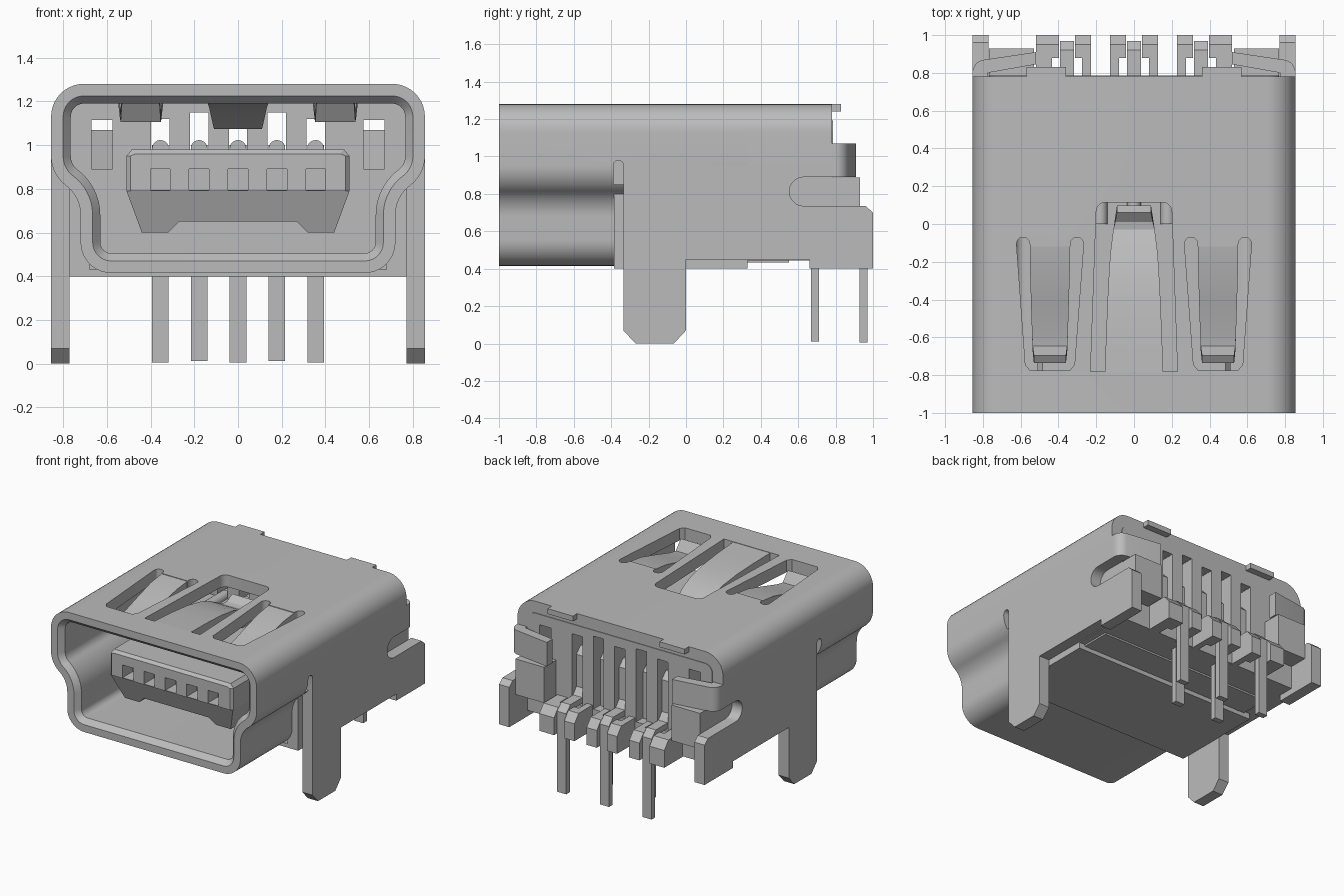
import bpy, bmesh, math
from mathutils import Vector

if "Cube" in bpy.data.objects:
    bpy.data.objects.remove(bpy.data.objects["Cube"], do_unlink=True)

grey = bpy.data.materials.new("plain grey")
grey.use_nodes = True
grey.diffuse_color = (0.5, 0.5, 0.5, 1)
grey.node_tree.nodes["Principled BSDF"].inputs["Base Color"].default_value = (0.5, 0.5, 0.5, 1)


# ---------- helpers ----------
def finish(name, bm):
    bmesh.ops.recalc_face_normals(bm, faces=bm.faces)
    me = bpy.data.meshes.new(name)
    bm.to_mesh(me)
    bm.free()
    me.materials.append(grey)
    ob = bpy.data.objects.new(name, me)
    bpy.context.collection.objects.link(ob)
    return ob


def place(axis, t, u, v):
    return {"x": (t, u, v), "y": (u, t, v), "z": (u, v, t)}[axis]


def loft(name, loops, closed=False):
    """Bridge equal-length point loops; cap the ends unless closed."""
    bm = bmesh.new()
    rings = [[bm.verts.new(p) for p in lp] for lp in loops]
    n, m = len(rings[0]), len(rings)
    for k in range(m if closed else m - 1):
        a, b = rings[k], rings[(k + 1) % m]
        for i in range(n):
            j = (i + 1) % n
            bm.faces.new((a[i], a[j], b[j], b[i]))
    if not closed:
        bm.faces.new(rings[0])
        bm.faces.new(rings[-1])
    return finish(name, bm)


def prism(name, axis, pts, a, b):
    return loft(name, [[place(axis, t, u, v) for u, v in pts] for t in (a, b)])


def box(name, x, y, z):
    return prism(name, "z", [(x[0], y[0]), (x[1], y[0]), (x[1], y[1]), (x[0], y[1])], *z)


def arc(cx, cy, r, a0, a1, n=10):
    angs = [math.radians(a0 + (a1 - a0) * i / n) for i in range(n + 1)]
    return [(cx + r * math.cos(a), cy + r * math.sin(a)) for a in angs]


def offset(pts, d, closed=True):
    """Shift a line of points to its right-hand side, with mitred corners."""
    out, n = [], len(pts)
    for i in range(n):
        p = Vector(pts[i])
        prev = Vector(pts[i - 1]) if closed or i > 0 else None
        nxt = Vector(pts[(i + 1) % n]) if closed or i < n - 1 else None
        d1 = (p - prev).normalized() if prev else (nxt - p).normalized()
        d2 = (nxt - p).normalized() if nxt else d1
        n1, n2 = Vector((d1.y, -d1.x)), Vector((d2.y, -d2.x))
        out.append(tuple(p + (n1 + n2) * (d / (1 + n1.dot(n2)))))
    return out


def flip(pts, s):
    return [(s * u, v) for u, v in pts]


def cut(ob, cutters):
    for c in cutters:
        c.hide_render = True
        mod = ob.modifiers.new("cut", "BOOLEAN")
        mod.operation, mod.solver, mod.object = "DIFFERENCE", "EXACT", c
        bpy.context.view_layer.objects.active = ob
        bpy.ops.object.modifier_apply(modifier=mod.name)
        bpy.data.objects.remove(c, do_unlink=True)


def smooth(ob):
    bpy.ops.object.select_all(action="DESELECT")
    ob.select_set(True)
    bpy.context.view_layer.objects.active = ob
    bpy.ops.object.shade_smooth_by_angle(angle=math.radians(30))


# ---------- shell mouth: waisted tube with a bevelled rim ----------
corner = arc(0.705, 1.13, 0.15, 90, 0)
side = arc(0.686, 0.95, 0.169, 0, -53.13) + arc(0.889, 0.68, 0.169, 126.87, 180)[1:]
half = corner + side + arc(0.58, 0.555, 0.14, 0, -90)
outline = half + flip(half[::-1], -1)


def ring(d, y):
    return [(u, y, v) for u, v in offset(outline, d)]


T = 0.09
shell = loft("shell_mouth", [ring(0, -1), ring(0, 0.33), ring(T, 0.33),
                             ring(T, -0.96), ring(0.055, -1)], closed=True)

# openings around the three top springs, and the slit ahead of each leg
mid_open = [(0.23, -0.78)] + arc(0.15, 0.065, 0.05, 0, 90, 6)
cutters = [prism("cutter", "z", mid_open + flip(mid_open[::-1], -1), 1.1, 1.4)]
side_open = ([(0.34, -0.775), (0.55, -0.775), (0.575, -0.745)] + arc(0.587, -0.105, 0.035, 0, 180, 6)
             + [(0.55, -0.12), (0.335, -0.12)] + arc(0.302, -0.105, 0.035, 0, 180, 6) + [(0.315, -0.745)])
slit = [(-0.388, 0.85)] + arc(-0.3615, 0.953, 0.0265, 180, 0, 8) + [(-0.335, 0.85)]
for s in (-1, 1):
    cutters.append(prism("cutter", "z", flip(side_open, s), 1.1, 1.4))
    cutters.append(prism("cutter", "x", slit, s * 0.785, s * 0.9))
cut(shell, cutters)
smooth(shell)

# ---------- shell rear arch and lower box ----------
top_half = corner + [(0.855, 0.95)]
arch_out = flip(top_half[::-1], -1) + top_half
arch_in = offset(arch_out, T, closed=False)
smooth(prism("shell_rear_arch", "y", arch_out + arch_in[::-1], 0.33, 0.78))
box("shell_floor", (-0.68, 0.68), (-0.385, 0.33), (0.4, 0.43))
for s in (-1, 1):
    box("shell_lower_side", sorted((s * 0.68, s * 0.77)), (-0.385, 0.33), (0.4, 0.8))


# ---------- leaf springs ----------
def spring(name, cx, path, t=0.06):
    loops = []
    low = offset([(y, z) for y, z, w in path], t if path[-1][0] > path[0][0] else -t, closed=False)
    for (y, z, w), (y2, z2) in zip(path, low):
        loops.append([(cx - w, y, z), (cx + w, y, z), (cx + w, y2, z2), (cx - w, y2, z2)])
    smooth(loft(name, loops))


spring("middle_spring", 0, [(-0.8, 1.278, 0.155), (-0.6, 1.27, 0.148), (-0.4, 1.255, 0.14), (-0.25, 1.23, 0.132),
                            (-0.15, 1.195, 0.125), (-0.03, 1.135, 0.11), (0.01, 1.14, 0.1), (0.06, 1.18, 0.09)])
for s in (-1, 1):
    spring("side_spring", s * 0.445, [(-0.1, 1.278, 0.107), (-0.25, 1.26, 0.105), (-0.42, 1.215, 0.1),
                                      (-0.58, 1.17, 0.095), (-0.645, 1.16, 0.092), (-0.695, 1.235, 0.085)], 0.05)

# ---------- side plates, legs and rear tabs ----------
plate = ([(-0.335, 0.96), (-0.335, 0.07), (-0.27, 0), (-0.065, 0), (0, 0.07), (0, 0.45), (0.66, 0.45),
          (0.66, 0.4), (1, 0.4), (1, 0.7), (0.96, 0.735)] + arc(0.63, 0.8125, 0.0775, 270, 90)
         + [(0.78, 0.89), (0.78, 0.96)])
tab = ([(0.855, 0.74)] + arc(0.785, 0.8, 0.07, 0, 80, 8)
       + [(0.52, 0.91), (0.52, 0.845), (0.775, 0.8), (0.775, 0.74)])
for s in (-1, 1):
    smooth(prism("side_plate_with_leg", "x", plate, s * 0.77, s * 0.855))
    smooth(prism("rear_clamp_tab", "z", flip(tab, s), 0.89, 1.07))
    box("top_rear_tab", sorted((s * 0.36, s * 0.57)), (0.77, 0.83), (1.24, 1.28))

# ---------- plastic housing ----------
PINS = [-0.355, -0.178, 0, 0.178, 0.355]
body = [(-0.768, 0.445)] + offset(arch_out, T - 0.003, closed=False) + [(0.768, 0.445)]
housing = prism("housing", "y", body, 0.325, 0.785)
cutters = []
for i, px in enumerate(PINS):
    top = 1.15 if i % 2 else 1.12
    cutters.append(box("cutter", (px - 0.042, px + 0.042), (0.2, 0.9), (0.975, top)))
    cutters.append(box("cutter", (px - 0.043, px + 0.043), (0.66, 0.9), (0.6, top - 0.002)))
for s in (-1, 1):
    cutters.append(box("cutter", sorted((s * 0.575, s * 0.67)), (0.2, 0.9), (0.89, 1.115)))
cut(housing, cutters)
smooth(housing)
box("housing_base_step", (-0.72, 0.72), (0.32, 0.55), (0.432, 0.5))
for s in (-1, 1):
    box("housing_rear_wing", sorted((s * 0.53, s * 0.768)), (0.77, 0.93), (0.62, 0.888))

# comb blocks on narrow necks, on both sides of each rear pin
block = [(0.88, 0.44), (1.0, 0.44), (1.0, 0.57), (0.95, 0.63), (0.88, 0.63)]
for px in PINS[::2]:
    for s in (-1, 1):
        wide = 0.165 if px * s > 0 else 0.127
        prism("comb_block", "x", block, px + s * 0.042, px + s * wide)
        box("comb_neck", sorted((px + s * 0.08, px + s * wide)), (0.77, 0.89), (0.44, 0.63))

# ---------- contact tongue ----------
upper = [(-0.51, 0.79), (0.51, 0.79), (0.51, 0.95), (0.485, 0.98), (-0.485, 0.98), (-0.51, 0.95)]
tongue = loft("tongue", [[(u * 0.965, -0.8, min(v, 0.96)) for u, v in upper],
                         [(u, -0.78, v) for u, v in upper], [(u, 0.33, v) for u, v in upper]])
cut(tongue, [box("cutter", (px - 0.045, px + 0.045), (-0.9, -0.68), (0.795, 0.89)) for px in PINS])
lower = [(0.51, 0.79), (0.44, 0.6), (0.32, 0.6), (0.27, 0.65)]
lower += flip(lower[::-1], -1)
loft("tongue_underside", [[(u, -0.79 + 0.4 * (0.79 - v), v) for u, v in lower], [(u, 0.33, v) for u, v in lower]])

# ---------- contact pins ----------
rear = [(0.33, 1.0), (0.69, 1.0), (0.74, 0.95), (0.74, 0.71), (0.78, 0.66),
        (0.92, 0.66), (0.97, 0.61), (0.97, 0.005)]
front = [(0.33, 1.0), (0.66, 1.0), (0.71, 0.95), (0.71, 0.012)]
for i, px in enumerate(PINS):
    path = front if i % 2 else rear
    strip = path + offset(path, 0.043, closed=False)[::-1]
    prism("contact_pin", "x", strip, px - 0.038, px + 0.038)
    smooth(prism("contact_crown", "y", arc(px, 0.985, 0.038, 0, 180) + [(px - 0.038, 0.96), (px + 0.038, 0.96)],
                 0.0, 0.36))
